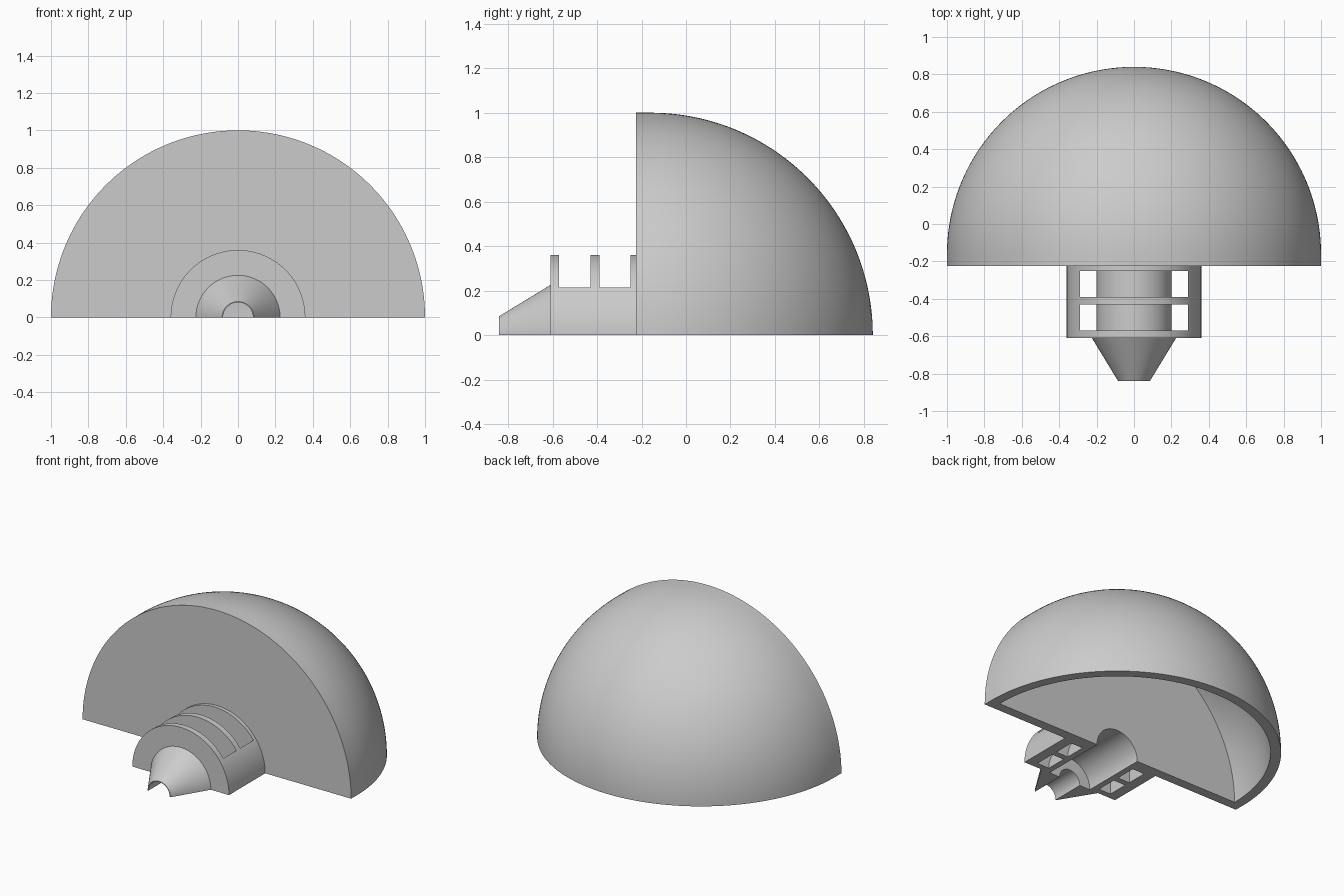
import bpy, bmesh
from math import sin, cos, pi, radians
from mathutils import Vector

cube = bpy.data.objects.get("Cube")
if cube:
    bpy.data.objects.remove(cube, do_unlink=True)

grey = bpy.data.materials.new("light grey")
grey.use_nodes = True
grey.diffuse_color = (0.6, 0.6, 0.6, 1)
grey.node_tree.nodes["Principled BSDF"].inputs["Base Color"].default_value = (0.6, 0.6, 0.6, 1)

WALL_FRONT, WALL_BACK = -0.225, -0.16
NECK_FRONT, TIP = -0.61, -0.84
BORE = 0.16


def make_object(name, bm):
    bmesh.ops.recalc_face_normals(bm, faces=bm.faces)
    mesh = bpy.data.meshes.new(name)
    bm.to_mesh(mesh)
    bm.free()
    mesh.materials.append(grey)
    obj = bpy.data.objects.new(name, mesh)
    bpy.context.collection.objects.link(obj)
    return obj


def half_revolve(name, profile, steps=96):
    """Turn a closed (radius, y) profile half way round the y axis, with flat ends."""
    bm = bmesh.new()
    verts = [bm.verts.new((r, y, 0)) for r, y in profile]
    edges = [bm.edges.new((a, b)) for a, b in zip(verts, verts[1:] + verts[:1])]
    result = bmesh.ops.spin(bm, geom=verts + edges, cent=(0, 0, 0), axis=(0, -1, 0),
                            angle=pi, steps=steps)
    bm.faces.new(verts)
    last = {e for e in result["geom_last"] if isinstance(e, bmesh.types.BMEdge)}
    bmesh.ops.edgeloop_fill(bm, edges=list(last))
    bmesh.ops.remove_doubles(bm, verts=bm.verts, dist=1e-5)
    return make_object(name, bm)


def arc(radius, start, end, count, centre=0.0):
    return [(radius * cos(start + (end - start) * i / count),
             centre + radius * sin(start + (end - start) * i / count))
            for i in range(count + 1)]


def smooth(obj):
    bpy.ops.object.select_all(action="DESELECT")
    obj.select_set(True)
    bpy.context.view_layer.objects.active = obj
    bpy.ops.object.shade_smooth_by_angle(angle=radians(25))


# Hollow half dome with a flat front wall
outer = arc(1.0, 0, pi / 2, 48, WALL_BACK)
inner = arc(0.935, pi / 2, 0, 48, WALL_BACK)
dome = half_revolve("dome_shell", [(1.0, WALL_FRONT)] + outer + inner
                    + [(BORE, WALL_BACK), (BORE, WALL_FRONT)])

# Thick neck around the bore
neck = half_revolve("slotted_neck", [(BORE, WALL_FRONT), (0.36, WALL_FRONT),
                                     (0.36, NECK_FRONT), (BORE, NECK_FRONT)])

# Two slots that leave the inner tube and straight side rails
arch = ([(-0.29, -0.1), (-0.29, 0.5), (0.29, 0.5), (0.29, -0.1), (0.2, -0.1)]
        + arc(0.2, 0, pi, 48) + [(-0.2, -0.1)])
for y0, y1 in ((-0.57, -0.43), (-0.39, -0.25)):
    bm = bmesh.new()
    face = bm.faces.new([bm.verts.new((x, y0, z)) for x, z in arch])
    moved = bmesh.ops.extrude_face_region(bm, geom=[face], use_keep_orig=True)["geom"]
    bmesh.ops.translate(bm, vec=Vector((0, y1 - y0, 0)),
                        verts=[v for v in moved if isinstance(v, bmesh.types.BMVert)])
    cutter = make_object("slot_cutter", bm)
    cutter.hide_render = True
    cut = neck.modifiers.new("slot", "BOOLEAN")
    cut.operation, cut.solver, cut.object = "DIFFERENCE", "EXACT", cutter
    bpy.context.view_layer.objects.active = neck
    bpy.ops.object.modifier_apply(modifier=cut.name)
    bpy.data.objects.remove(cutter, do_unlink=True)

# Tapered nozzle with a narrow straight bore
nozzle = half_revolve("nozzle", [(0.08, NECK_FRONT), (0.225, NECK_FRONT),
                                 (0.085, TIP), (0.08, TIP)])

for part in (dome, neck, nozzle):
    smooth(part)
